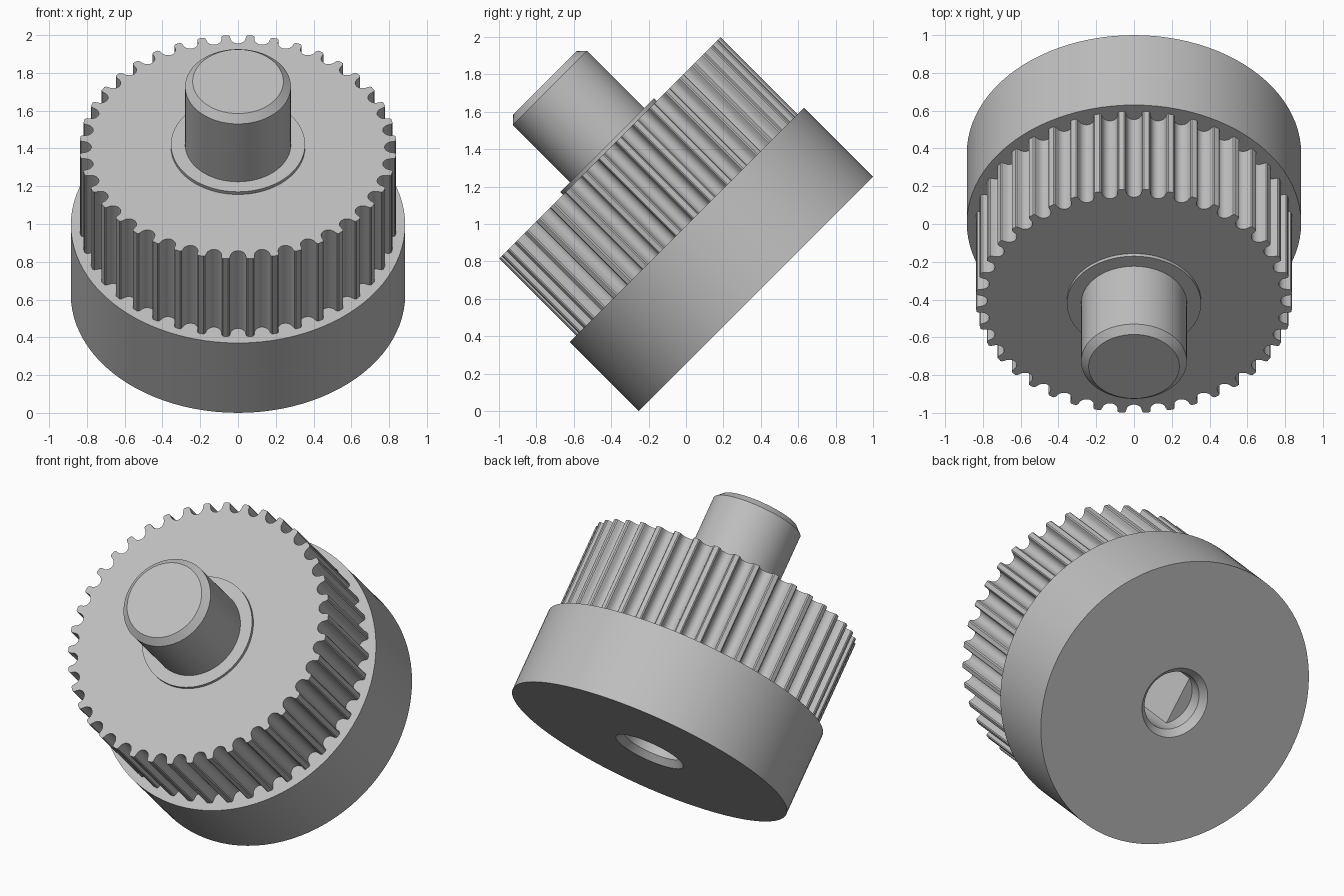
import bpy, bmesh
from math import pi, sin, cos, tau
from mathutils import Vector

if "Cube" in bpy.data.objects:
    bpy.data.objects.remove(bpy.data.objects["Cube"], do_unlink=True)

# One plain metal colour
metal = bpy.data.materials.new("grey_metal")
metal.use_nodes = True
GREY = (0.52, 0.52, 0.52, 1)
metal.diffuse_color = GREY
metal.node_tree.nodes["Principled BSDF"].inputs["Base Color"].default_value = GREY

SEGMENTS = 96
TEETH = 40
TIP = 0.838          # radius at the tooth tips
HUB_TOP = 0.523
FACE = 1.105         # height of the toothed front face along the axis


def ring(radius, height, flat=None):
    """Circle of points, optionally cut by a flat on one side."""
    points = []
    for i in range(SEGMENTS):
        a = tau * i / SEGMENTS
        x = radius * cos(a)
        if flat is not None:
            x = max(x, flat)
        points.append(Vector((x, radius * sin(a), height)))
    return points


def skin(name, rings, cap_start=False, cap_end=False):
    """Join rings with quads and tilt the part onto the shared axis."""
    bm = bmesh.new()
    loops = [[bm.verts.new(p) for p in r] for r in rings]
    for a, b in zip(loops, loops[1:]):
        for i in range(len(a)):
            j = (i + 1) % len(a)
            bm.faces.new((a[i], a[j], b[j], b[i]))
    if cap_start:
        bm.faces.new(loops[0][::-1])
    if cap_end:
        bm.faces.new(loops[-1])
    bmesh.ops.remove_doubles(bm, verts=bm.verts, dist=1e-5)
    bmesh.ops.dissolve_degenerate(bm, edges=bm.edges, dist=1e-5)
    mesh = bpy.data.meshes.new(name)
    bm.to_mesh(mesh)
    bm.free()
    mesh.materials.append(metal)
    obj = bpy.data.objects.new(name, mesh)
    bpy.context.collection.objects.link(obj)
    obj.location = (0, 0.374, 0.626)
    obj.rotation_euler = (pi / 4, 0, 0)
    bpy.ops.object.select_all(action="DESELECT")
    obj.select_set(True)
    bpy.context.view_layer.objects.active = obj
    bpy.ops.object.shade_smooth_by_angle(angle=pi / 6)
    return obj


# Hub with a chamfered bore that becomes D-shaped deeper in
skin("hub_with_bore", [
    ring(0.18, 0.8, -0.1),
    ring(0.18, 0.13, -0.1),
    ring(0.18, 0.13),
    ring(0.18, 0.04),
    ring(0.217, 0),
    ring(0.885, 0),
    ring(0.885, HUB_TOP),
    ring(0.7, HUB_TOP),
], cap_start=True)

# Toothed rim: one round groove with eased edges, repeated around
ARC_STEPS = 10
GROOVE = 0.042
edge = [(0.052, TIP), (0.045, 0.832)]
groove = [(-t, r) for t, r in edge]
for s in range(ARC_STEPS + 1):
    a = pi + pi * s / ARC_STEPS
    groove.append((GROOVE * cos(a), 0.818 + GROOVE * sin(a)))
groove += edge[::-1]


def tooth_ring(height):
    points = []
    for k in range(TEETH):
        for t, r in groove:
            a = tau * k / TEETH + t / TIP
            points.append(Vector((r * cos(a), r * sin(a), height)))
    return points


skin("toothed_rim", [tooth_ring(HUB_TOP), tooth_ring(FACE)], cap_end=True)

# Thin raised collar round the shaft
skin("collar", [ring(0.355, FACE - 0.01), ring(0.355, FACE + 0.02)], cap_end=True)

# Shaft with a chamfered tip
skin("shaft", [
    ring(0.28, FACE),
    ring(0.28, 1.558),
    ring(0.24, 1.596),
], cap_end=True)
